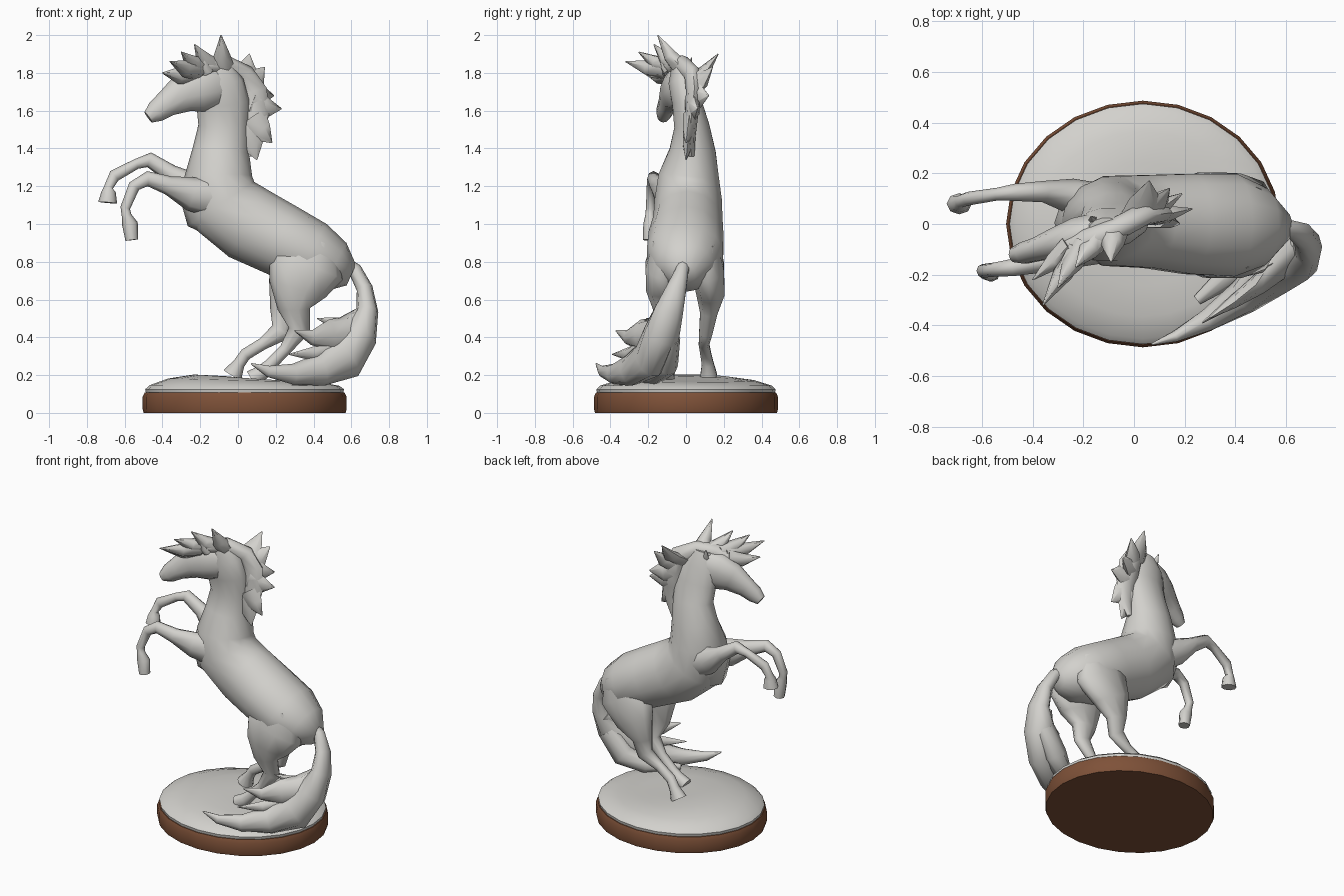
import bpy, bmesh, math
from mathutils import Vector


def material(name, rgb):
    m = bpy.data.materials.new(name)
    m.diffuse_color = (*rgb, 1)
    return m


STONE = material("pale grey stone", (0.65, 0.64, 0.61))
WOOD = material("brown wood", (0.21, 0.083, 0.04))


def finish(name, bm, mat, angle=50):
    bmesh.ops.recalc_face_normals(bm, faces=bm.faces)
    me = bpy.data.meshes.new(name)
    bm.to_mesh(me)
    bm.free()
    me.materials.append(mat)
    ob = bpy.data.objects.new(name, me)
    bpy.context.collection.objects.link(ob)
    bpy.ops.object.select_all(action='DESELECT')
    ob.select_set(True)
    bpy.context.view_layer.objects.active = ob
    bpy.ops.object.shade_smooth_by_angle(angle=math.radians(angle))
    return ob


def loft(bm, path, sides=8, ref=(0, 1, 0)):
    """Skin oval rings (x, y, z, in-plane radius, sideways radius) along a path."""
    pts = [Vector(p[:3]) for p in path]
    rings = []
    for i, p in enumerate(path):
        t = (pts[min(i + 1, len(pts) - 1)] - pts[max(i - 1, 0)]).normalized()
        side = Vector(ref)
        side = (side - t * side.dot(t)).normalized()
        up = t.cross(side)
        ring = []
        for k in range(sides):
            a = 2 * math.pi * k / sides
            ring.append(bm.verts.new(pts[i] + up * math.cos(a) * p[3] + side * math.sin(a) * p[4]))
        rings.append(ring)
    for r, s in zip(rings, rings[1:]):
        for k in range(sides):
            n = (k + 1) % sides
            bm.faces.new((r[k], r[n], s[n], s[k]))
    bm.faces.new(rings[0])
    bm.faces.new(rings[-1])


def part(name, path, sides=8):
    bm = bmesh.new()
    loft(bm, path, sides)
    return finish(name, bm, STONE, 60)


def tufts(name, locks, radius, thin):
    """Pointed locks of hair, each bulging out from its root and tapering to a tip."""
    bm = bmesh.new()
    for root, tip in locks:
        a, b = Vector(root), Vector(tip)
        m = a.lerp(b, 0.45) + Vector((0, 0, -0.015))
        loft(bm, [(*a, radius, thin), (*m, radius * 0.75, thin * 0.8), (*b, 0.003, 0.003)], 6)
    return finish(name, bm, STONE, 65)


def disc(name, profile, mat, sides=24):
    """Stacked oval rings (scale, height, tilt up towards -x)."""
    bm = bmesh.new()
    rings = []
    for s, z, tilt in profile:
        rings.append([bm.verts.new((0.035 + 0.54 * s * math.cos(a), 0.487 * s * math.sin(a),
                                    z - tilt * math.cos(a)))
                      for a in (2 * math.pi * k / sides for k in range(sides))])
    for r, q in zip(rings, rings[1:]):
        for k in range(sides):
            n = (k + 1) % sides
            bm.faces.new((r[k], r[n], q[n], q[k]))
    bm.faces.new(rings[0])
    bm.faces.new(rings[-1])
    return finish(name, bm, mat, 40)


# Plinth and rocky mound
disc("plinth", [(0.99, 0, 0), (1, 0.02, 0), (1, 0.085, 0), (0.98, 0.107, 0)], WOOD)
disc("mound", [(0.965, 0.10, 0), (0.975, 0.125, 0), (0.93, 0.145, 0.002), (0.75, 0.172, 0.01),
               (0.5, 0.185, 0.018), (0.2, 0.185, 0.01)], STONE)

# Body and neck in one sweep from rump to poll
part("body_and_neck", [
    (0.60, -0.01, 0.73, 0.06, 0.06), (0.51, -0.01, 0.77, 0.145, 0.155),
    (0.385, -0.005, 0.835, 0.185, 0.207), (0.22, 0.0, 0.92, 0.195, 0.203),
    (0.06, 0.01, 1.00, 0.205, 0.188), (-0.085, 0.012, 1.11, 0.205, 0.182),
    (-0.105, 0.015, 1.25, 0.18, 0.165), (-0.09, 0.035, 1.39, 0.15, 0.125),
    (-0.075, 0.03, 1.52, 0.135, 0.095), (-0.08, 0.005, 1.64, 0.14, 0.08),
    (-0.10, -0.015, 1.75, 0.13, 0.08), (-0.11, -0.025, 1.85, 0.07, 0.05)], 14)

# Breast muscle bulging between the forelegs
part("breast", [
    (-0.06, 0.0, 1.00, 0.10, 0.09), (-0.14, 0.0, 1.07, 0.15, 0.14),
    (-0.17, 0.005, 1.17, 0.145, 0.14), (-0.15, 0.02, 1.28, 0.115, 0.12),
    (-0.12, 0.03, 1.38, 0.08, 0.07)], 10)

# Head turned a little to the viewer
part("head", [
    (-0.06, -0.01, 1.74, 0.08, 0.05), (-0.13, -0.03, 1.735, 0.125, 0.08),
    (-0.215, -0.05, 1.715, 0.125, 0.08), (-0.295, -0.075, 1.69, 0.102, 0.066),
    (-0.38, -0.10, 1.635, 0.07, 0.048), (-0.435, -0.115, 1.594, 0.058, 0.044),
    (-0.475, -0.122, 1.565, 0.034, 0.03)], 10)
tufts("ears", [((-0.16, -0.10, 1.80), (-0.19, -0.14, 1.90)),
               ((-0.15, 0.0, 1.80), (-0.17, 0.03, 1.88))], 0.03, 0.02)

# Raised forelegs
part("far_front_leg", [
    (-0.13, 0.08, 1.14, 0.11, 0.08), (-0.25, 0.11, 1.19, 0.085, 0.07),
    (-0.36, 0.128, 1.27, 0.047, 0.042), (-0.47, 0.125, 1.34, 0.04, 0.034),
    (-0.54, 0.118, 1.317, 0.027, 0.025), (-0.655, 0.10, 1.255, 0.033, 0.027),
    (-0.685, 0.09, 1.195, 0.024, 0.026), (-0.685, 0.083, 1.17, 0.038, 0.036),
    (-0.69, 0.08, 1.113, 0.05, 0.042)])
part("near_front_leg", [
    (-0.12, -0.075, 1.14, 0.11, 0.08), (-0.25, -0.11, 1.16, 0.09, 0.065),
    (-0.37, -0.15, 1.205, 0.05, 0.043), (-0.48, -0.172, 1.24, 0.04, 0.034),
    (-0.55, -0.18, 1.20, 0.032, 0.028), (-0.597, -0.185, 1.085, 0.026, 0.027),
    (-0.59, -0.19, 1.045, 0.026, 0.026), (-0.572, -0.19, 1.0, 0.042, 0.036),
    (-0.562, -0.192, 0.915, 0.034, 0.036)])

# Hind legs carrying the weight
part("near_hind_leg", [
    (0.40, -0.09, 0.90, 0.13, 0.09), (0.36, -0.12, 0.77, 0.205, 0.10),
    (0.315, -0.13, 0.655, 0.155, 0.085), (0.295, -0.125, 0.55, 0.085, 0.052),
    (0.325, -0.105, 0.44, 0.058, 0.037), (0.25, -0.10, 0.335, 0.032, 0.03),
    (0.165, -0.10, 0.25, 0.033, 0.03), (0.13, -0.10, 0.215, 0.04, 0.038),
    (0.07, -0.10, 0.18, 0.045, 0.042)], 10)
part("far_hind_leg", [
    (0.40, 0.09, 0.90, 0.13, 0.08), (0.36, 0.115, 0.77, 0.20, 0.09),
    (0.29, 0.13, 0.64, 0.14, 0.078), (0.24, 0.12, 0.53, 0.072, 0.048),
    (0.23, 0.105, 0.43, 0.058, 0.037), (0.13, 0.095, 0.365, 0.032, 0.029),
    (0.04, 0.105, 0.31, 0.032, 0.03), (0.005, 0.115, 0.26, 0.032, 0.033),
    (-0.03, 0.12, 0.20, 0.054, 0.046)], 10)

# Tail sweeping down and round onto the mound
part("tail", [
    (0.55, -0.01, 0.79, 0.045, 0.04), (0.62, -0.02, 0.755, 0.038, 0.035),
    (0.67, -0.05, 0.66, 0.043, 0.055), (0.685, -0.09, 0.54, 0.058, 0.08),
    (0.645, -0.13, 0.41, 0.095, 0.10), (0.555, -0.19, 0.29, 0.125, 0.09),
    (0.43, -0.29, 0.225, 0.085, 0.07), (0.29, -0.38, 0.205, 0.055, 0.045),
    (0.16, -0.445, 0.22, 0.03, 0.022), (0.07, -0.475, 0.26, 0.004, 0.004)], 10)
part("tail_upper_lock", [
    (0.66, -0.08, 0.52, 0.05, 0.06), (0.59, -0.16, 0.42, 0.10, 0.05),
    (0.49, -0.24, 0.41, 0.085, 0.04), (0.39, -0.31, 0.40, 0.04, 0.025),
    (0.30, -0.37, 0.435, 0.004, 0.004)])
part("tail_inner_lock", [
    (0.64, -0.08, 0.40, 0.07, 0.05), (0.54, -0.10, 0.26, 0.08, 0.06),
    (0.42, -0.17, 0.20, 0.05, 0.06), (0.25, -0.30, 0.18, 0.02, 0.02)])
tufts("tail_wisps", [((0.50, -0.23, 0.34), (0.27, -0.39, 0.31)),
                     ((0.62, -0.12, 0.47), (0.42, -0.21, 0.50))], 0.05, 0.035)

# Mane along the crest, with pointed locks
part("mane_crest", [
    (0.06, 0.03, 1.36, 0.02, 0.015), (0.08, 0.02, 1.46, 0.055, 0.03),
    (0.085, 0.03, 1.58, 0.08, 0.035), (0.075, 0.045, 1.70, 0.08, 0.045),
    (0.03, 0.035, 1.79, 0.06, 0.045), (-0.07, -0.02, 1.845, 0.05, 0.045),
    (-0.18, -0.07, 1.835, 0.05, 0.055), (-0.27, -0.11, 1.79, 0.035, 0.05)], 8)
tufts("mane_locks", [
    ((0.05, 0.02, 1.52), (0.10, 0.0, 1.34)), ((0.07, 0.02, 1.56), (0.18, 0.0, 1.43)),
    ((0.07, 0.03, 1.64), (0.23, 0.06, 1.61)),
    ((0.06, 0.04, 1.70), (0.19, 0.12, 1.68)), ((0.05, 0.05, 1.74), (0.14, 0.14, 1.83)),
    ((0.03, 0.04, 1.76), (0.06, 0.17, 1.90))],
    0.085, 0.04)
tufts("forelock", [
    ((-0.08, -0.03, 1.83), (-0.09, -0.15, 2.0)), ((-0.14, -0.05, 1.83), (-0.23, -0.17, 1.95)),
    ((-0.20, -0.08, 1.83), (-0.30, -0.25, 1.91)), ((-0.22, -0.10, 1.82), (-0.36, -0.32, 1.86)),
    ((-0.25, -0.09, 1.80), (-0.40, -0.22, 1.80))], 0.06, 0.05)
